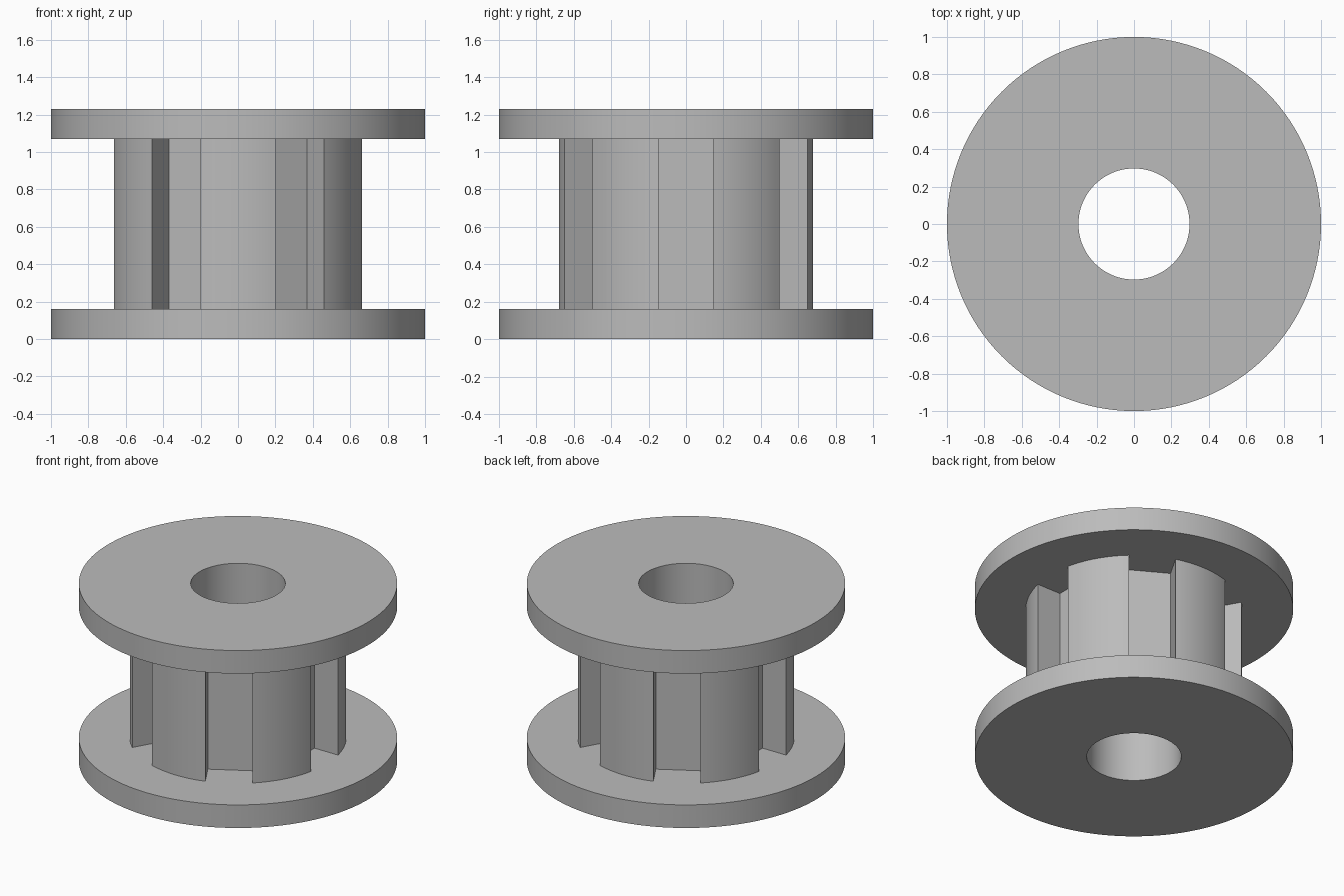
import bpy, bmesh
from math import sin, cos, pi, asin, sqrt, radians

cube = bpy.data.objects.get("Cube")
if cube:
    bpy.data.objects.remove(cube)

FLANGE_R, BORE_R, TOOTH_R = 1.0, 0.297, 0.68
FLANGE_T, HEIGHT = 0.16, 1.23
TEETH, GROOVE_HALF, FLOOR_D = 6, 0.148, 0.483
SEGMENTS = 128

grey = bpy.data.materials.new("plain grey")
grey.use_nodes = True
colour = (0.5, 0.5, 0.5, 1)
grey.diffuse_color = colour
grey.node_tree.nodes["Principled BSDF"].inputs["Base Color"].default_value = colour


def circle(radius):
    return [(radius * cos(2 * pi * i / SEGMENTS), radius * sin(2 * pi * i / SEGMENTS))
            for i in range(SEGMENTS)]


def toothed_outline():
    """Round teeth separated by parallel-sided, flat-bottomed grooves."""
    points, steps = [], 14
    pitch = 2 * pi / TEETH
    half = pitch / 2 - asin(GROOVE_HALF / TOOTH_R)
    for k in range(TEETH):
        mid = radians(30) + k * pitch
        for i in range(steps + 1):
            a = mid - half + 2 * half * i / steps
            points.append((TOOTH_R * cos(a), TOOTH_R * sin(a)))
        g = mid + pitch / 2
        for side in (-GROOVE_HALF, GROOVE_HALF):
            points.append((FLOOR_D * cos(g) - side * sin(g),
                           FLOOR_D * sin(g) + side * cos(g)))
    return points


def bored_prism(name, outline, z0, z1):
    """Extrude an outline with the central bore cut through it."""
    bm = bmesh.new()
    edges = []
    for loop in (outline, circle(BORE_R)):
        verts = [bm.verts.new((x, y, z0)) for x, y in loop]
        edges += [bm.edges.new((v, verts[i - 1])) for i, v in enumerate(verts)]
    bmesh.ops.triangle_fill(bm, use_beauty=True, edges=edges, normal=(0, 0, 1))
    result = bmesh.ops.extrude_face_region(bm, geom=bm.faces[:], use_keep_orig=True)
    top = [g for g in result["geom"] if isinstance(g, bmesh.types.BMVert)]
    bmesh.ops.translate(bm, verts=top, vec=(0, 0, z1 - z0))
    bmesh.ops.recalc_face_normals(bm, faces=bm.faces[:])
    mesh = bpy.data.meshes.new(name)
    bm.to_mesh(mesh)
    bm.free()
    mesh.materials.append(grey)
    obj = bpy.data.objects.new(name, mesh)
    bpy.context.collection.objects.link(obj)
    bpy.ops.object.select_all(action="DESELECT")
    obj.select_set(True)
    bpy.context.view_layer.objects.active = obj
    bpy.ops.object.shade_smooth_by_angle(angle=radians(30))


# Two flanges with the toothed hub between them
bored_prism("lower_flange", circle(FLANGE_R), 0, FLANGE_T)
bored_prism("toothed_hub", toothed_outline(), FLANGE_T, HEIGHT - FLANGE_T)
bored_prism("upper_flange", circle(FLANGE_R), HEIGHT - FLANGE_T, HEIGHT)
